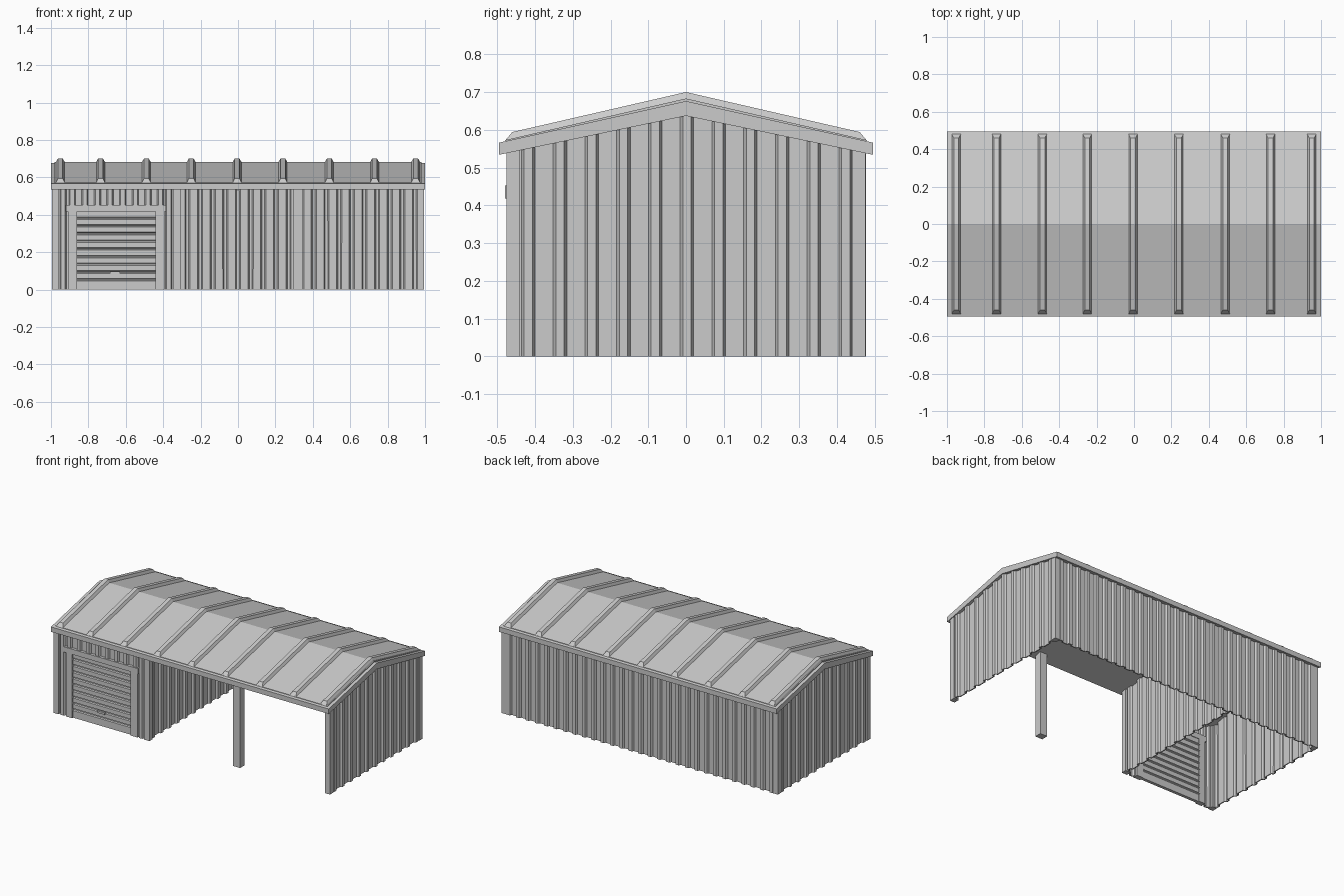
import bpy, bmesh
from mathutils import Vector

if "Cube" in bpy.data.objects:
    bpy.data.objects.remove(bpy.data.objects["Cube"])


def make(name, verts, faces):
    me = bpy.data.meshes.new(name)
    me.from_pydata(verts, [], faces)
    bm = bmesh.new()
    bm.from_mesh(me)
    bmesh.ops.recalc_face_normals(bm, faces=bm.faces)
    bm.to_mesh(me)
    bm.free()
    ob = bpy.data.objects.new(name, me)
    bpy.context.collection.objects.link(ob)
    return ob


def box(name, x0, x1, y0, y1, z0, z1):
    v = [(x, y, z) for x in (x0, x1) for y in (y0, y1) for z in (z0, z1)]
    f = [(0, 1, 3, 2), (4, 6, 7, 5), (0, 4, 5, 1), (2, 3, 7, 6), (0, 2, 6, 4), (1, 5, 7, 3)]
    return make(name, v, f)


def prism(name, profile, a, b):
    """Extrude a (y, z) profile along x from a to b."""
    n = len(profile)
    v = [(t, p, z) for t in (a, b) for p, z in profile]
    f = [tuple(range(n)), tuple(range(2 * n - 1, n - 1, -1))]
    f += [(i, (i + 1) % n, n + (i + 1) % n, n + i) for i in range(n)]
    return make(name, v, f)


def underside(y):
    return 0.637 - 0.208 * abs(y)


def roof_z(y):
    return 0.683 - 0.230 * abs(y)


def sheet(name, a, b, base, out, axis, z0=0.0, pitch=0.0835, depth=0.013):
    """Ribbed metal wall sheet running along axis, ribs facing direction out."""
    n = max(1, round((b - a) / pitch))
    p = (b - a) / n
    pts = [(a, 0)]
    for i in range(n):
        c = a + (i + 0.5) * p
        pts += [(c - 0.018, 0), (c - 0.011, depth), (c + 0.011, depth), (c + 0.018, 0)]
    pts.append((b, 0))
    if axis == 'y' and not any(abs(t) < 1e-4 for t, _ in pts):
        # an extra point lets the gable peak exactly at the ridge
        k = max(i for i, q in enumerate(pts) if q[0] < 0)
        r = -pts[k][0] / (pts[k + 1][0] - pts[k][0])
        pts.insert(k + 1, (0, pts[k][1] * (1 - r) + pts[k + 1][1] * r))
    v = []
    for t, d in pts:
        s = base + out * d
        x, y = (t, s) if axis == 'x' else (s, t)
        v += [(x, y, z0), (x, y, underside(y) + 0.006)]
    f = [(2 * i, 2 * i + 2, 2 * i + 3, 2 * i + 1) for i in range(len(pts) - 1)]
    ob = make(name, v, f)
    want = Vector((0, out, 0)) if axis == 'x' else Vector((out, 0, 0))
    if ob.data.polygons[0].normal.dot(want) < 0:
        ob.data.flip_normals()
    m = ob.modifiers.new("thickness", 'SOLIDIFY')
    m.thickness = 0.008
    m.offset = -1
    return ob


# Roof slab with fascia edge
prism("roof_fascia", [(-0.495, 0.534), (0, 0.637), (0.495, 0.534),
                      (0.495, 0.566), (0, 0.676), (-0.495, 0.566)], -1, 1)
# Roof panel set inside the fascia
prism("roof_panel", [(-0.478, 0.555), (0, 0.66), (0.478, 0.555),
                     (0.478, roof_z(0.478)), (0, roof_z(0)), (-0.478, roof_z(0.478))], -0.98, 0.98)

# Standing roof ribs with sloping ends
for i, x in enumerate((-0.95, -0.735, -0.49, -0.25, -0.005, 0.24, 0.488, 0.73, 0.95)):
    v = []
    for yb, yt in ((-0.48, -0.46), (0, 0), (0.48, 0.46)):
        v += [(x - 0.024, yb, roof_z(yb) - 0.002), (x - 0.013, yt, roof_z(yt) + 0.017),
              (x + 0.013, yt, roof_z(yt) + 0.017), (x + 0.024, yb, roof_z(yb) - 0.002)]
    f = [(0, 1, 2, 3), (8, 11, 10, 9)]
    for s in (0, 4):
        f += [(s + k, s + (k + 1) % 4, s + 4 + (k + 1) % 4, s + 4 + k) for k in range(4)]
    make(f"roof_rib_{i + 1}", v, f)

# Ribbed walls
sheet("right_wall", -0.46, 0.465, 0.981, 1, 'y')
sheet("left_wall", -0.46, 0.465, -0.981, -1, 'y')
sheet("back_wall", -0.98, 0.98, 0.464, 1, 'x', pitch=0.068)
sheet("partition_wall", -0.46, 0.463, -0.325, 1, 'y')
sheet("front_wall_over_door", -0.92, -0.38, -0.460, -1, 'x', z0=0.43, pitch=0.068)
sheet("front_wall_left", -0.97, -0.90, -0.460, -1, 'x')
sheet("front_wall_right", -0.40, -0.34, -0.460, -1, 'x')

# Corner posts, partition end post and free-standing front post
for side, x0, x1 in (("left", -0.995, -0.96), ("right", 0.96, 0.995)):
    box(f"{side}_front_post", x0, x1, -0.475, -0.44, 0, 0.545)
    box(f"{side}_back_post", x0, x1, 0.44, 0.476, 0, 0.545)
box("partition_post", -0.345, -0.306, -0.475, -0.44, 0, 0.545)
box("front_post", 0.296, 0.348, -0.475, -0.43, 0, 0.548)

# Door frame
box("door_jamb_left", -0.908, -0.862, -0.474, -0.44, 0, 0.42)
box("door_jamb_right", -0.442, -0.392, -0.474, -0.44, 0, 0.42)
box("door_header", -0.92, -0.385, -0.479, -0.44, 0.418, 0.452)

# Slatted roller door, the same steps on the outside and inside
front, back, pitch, step = -0.464, -0.444, 0.0411, 0.008
outside, inside = [(front, 0.0)], [(back, 0.0)]
for i in range(9):
    z = 0.05 + i * pitch
    for side, base in ((outside, front), (inside, back)):
        side += [(base, z - 0.004), (base + step, z), (base + step, z + 0.006), (base, z + 0.010)]
outside.append((front, 0.42))
inside.append((back, 0.42))
prism("roller_door", outside + inside[::-1], -0.865, -0.44)
box("door_handle", -0.685, -0.63, -0.472, -0.46, 0.083, 0.096)
